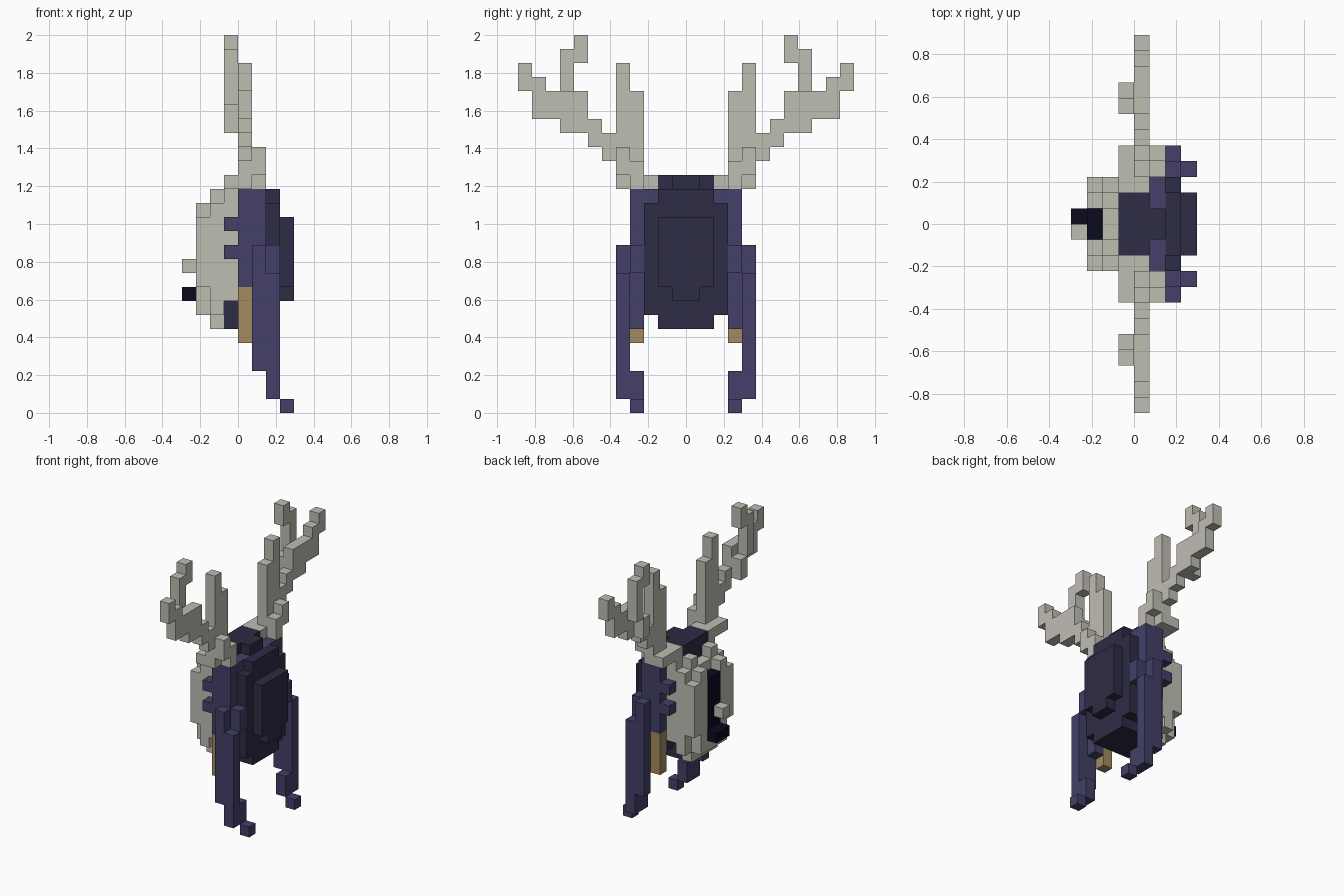
import bpy
import bmesh

if "Cube" in bpy.data.objects:
    bpy.data.objects.remove(bpy.data.objects["Cube"], do_unlink=True)

UNIT = 2 / 27          # size of one block
cells = {}             # block position -> part name


def fill(part, xs, ys, zs, mirror=True):
    """Fill an inclusive range of blocks, mirrored across the y = 0 plane."""
    for x in range(xs[0], xs[-1] + 1):
        for y in range(ys[0], ys[-1] + 1):
            for z in range(zs[0], zs[-1] + 1):
                cells[x, y, z] = part
                if mirror:
                    cells[x, -1 - y, z] = part


def material(name, color):
    mat = bpy.data.materials.new(name)
    mat.use_nodes = True
    mat.diffuse_color = (*color, 1)
    mat.node_tree.nodes["Principled BSDF"].inputs["Base Color"].default_value = (*color, 1)
    return mat


def build(part, mat):
    """Make one object from the exposed faces of a part's blocks."""
    bm = bmesh.new()
    verts = {}

    def vert(p):
        if p not in verts:
            verts[p] = bm.verts.new([c * UNIT for c in p])
        return verts[p]

    for cell in [c for c, owner in cells.items() if owner == part]:
        for axis in range(3):
            for side in (0, 1):
                near = list(cell)
                near[axis] += 1 if side else -1
                if tuple(near) in cells:
                    continue
                quad = []
                for u, v in ((0, 0), (1, 0), (1, 1), (0, 1)):
                    p = list(cell)
                    p[axis] += side
                    p[(axis + 1) % 3] += u
                    p[(axis + 2) % 3] += v
                    quad.append(vert(tuple(p)))
                bm.faces.new(quad if side else quad[::-1])
    mesh = bpy.data.meshes.new(part)
    bm.to_mesh(mesh)
    bm.free()
    mesh.materials.append(mat)
    bpy.context.collection.objects.link(bpy.data.objects.new(part, mesh))


# Hood: dark core, stepped back and crest
hood = "hood"
fill(hood, (-1, 1), (0, 1), (6, 15))
fill(hood, (0, 1), (2,), (7, 14))
fill(hood, (2,), (0, 2), (7, 14))
fill(hood, (2,), (0, 1), (6, 15))
fill(hood, (3,), (0, 1), (9, 13))
fill(hood, (3,), (0,), (8,))
fill(hood, (-1, 0), (0, 1), (16,))
fill(hood, (1,), (0,), (16,))

# Drapes: lighter cloth down both sides, ending in trailing tips
drape = "side_drapes"
fill(drape, (0, 1), (2,), (15,))
fill(drape, (1,), (1,), (15,))
fill(drape, (0,), (3,), (9, 15))
fill(drape, (1,), (3,), (6, 15))
fill(drape, (1,), (4,), (3, 11))
fill(drape, (2,), (4,), (1, 9))
fill(drape, (2,), (3,), (10, 11))
fill(drape, (2,), (3,), (1, 2))
fill(drape, (3,), (3,), (0,))
for z in (11, 13):
    fill(drape, (-1,), (3,), (z,))

# Hanging braids
fill("braids", (0,), (3,), (5, 8))

# Skull mask: rounded in steps towards the face
skull = "skull_mask"
fill(skull, (-1,), (2,), (8, 16))
fill(skull, (-2,), (2,), (7, 14))
fill(skull, (-2,), (1,), (6, 15))
fill(skull, (-2,), (0,), (6, 14))
fill(skull, (-3,), (2,), (9, 13))
fill(skull, (-3,), (1,), (7, 14))
fill(skull, (-3,), (0,), (7, 8))
fill(skull, (-4,), (-1,), (10,), mirror=False)

# Dark slot down the face and the lip under it
fill("face_slot", (-3,), (0,), (9, 13))
fill("face_slot", (-4,), (0,), (8,))

# Antlers: root, upright post, then the stepped outer branch
antler = "antlers"
fill(antler, (0,), (2,), (16,))
fill(antler, (-1, 0), (3, 4), (16,))
fill(antler, (1,), (3,), (16, 17))
fill(antler, (1,), (4,), (17, 18))
fill(antler, (0,), (3, 4), (17, 22))
fill(antler, (0,), (4,), (23, 24))
for y, low, high in ((5, 18, 19), (6, 19, 20), (7, 20, 22), (8, 20, 22),
                     (9, 21, 22), (10, 21, 23), (11, 23, 24)):
    fill(antler, (0,), (y,), (low, high))
# Forward tines
fill(antler, (-1,), (7,), (20, 21))
fill(antler, (-1,), (8,), (22, 25))
fill(antler, (-1,), (7,), (25, 26))

bone = material("bone", (0.52, 0.51, 0.45))
navy = material("navy cloth", (0.056, 0.051, 0.138))
dark = material("dark navy cloth", (0.026, 0.025, 0.058))
tan = material("tan braid", (0.367, 0.258, 0.112))
black = material("near black", (0.003, 0.003, 0.013))

for part, mat in ((hood, dark), (drape, navy), ("braids", tan),
                  (skull, bone), ("face_slot", black), (antler, bone)):
    build(part, mat)
